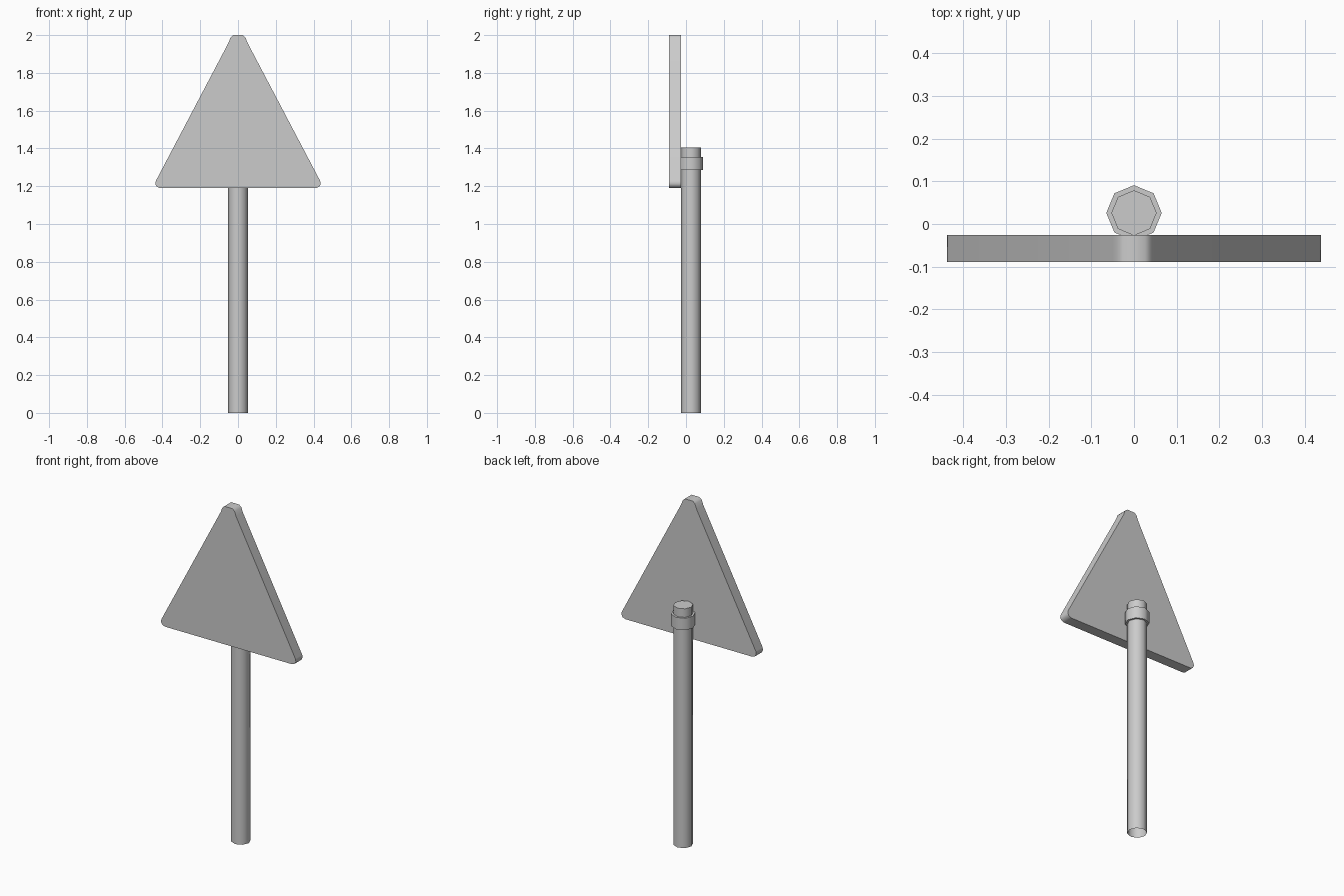
import bpy, bmesh
from math import radians, cos, sin, pi

if "Cube" in bpy.data.objects:
    bpy.data.objects.remove(bpy.data.objects["Cube"])

POLE_Y = 0.026


def finish(name, bm):
    bmesh.ops.recalc_face_normals(bm, faces=bm.faces)
    mesh = bpy.data.meshes.new(name)
    bm.to_mesh(mesh)
    bm.free()
    ob = bpy.data.objects.new(name, mesh)
    bpy.context.collection.objects.link(ob)
    bpy.ops.object.select_all(action='DESELECT')
    ob.select_set(True)
    bpy.context.view_layer.objects.active = ob
    bpy.ops.object.shade_smooth_by_angle(angle=radians(50))
    return ob


def extruded(name, outline, offset, open_base=False):
    """Extrude a closed outline by an offset vector."""
    bm = bmesh.new()
    base = bm.faces.new([bm.verts.new(p) for p in outline])
    res = bmesh.ops.extrude_face_region(bm, geom=[base], use_keep_orig=True)
    moved = [v for v in res['geom'] if isinstance(v, bmesh.types.BMVert)]
    bmesh.ops.translate(bm, verts=moved, vec=offset)
    bmesh.ops.recalc_face_normals(bm, faces=bm.faces)
    if open_base:
        bmesh.ops.delete(bm, geom=[base], context='FACES_ONLY')
    return finish(name, bm)


def octagon(radius, z):
    return [(radius * cos(i * pi / 4), POLE_Y + radius * sin(i * pi / 4), z)
            for i in range(8)]


# Eight-sided post, open underneath
extruded("post", octagon(0.053, 0), (0, 0, 1.405), open_base=True)

# Clamp ring holding the plate
extruded("clamp_ring", octagon(0.065, 1.285), (0, 0, 0.07))

# Triangular plate with rounded corners, half profile mirrored
half = [(0.412, 1.19), (0.430, 1.197), (0.438, 1.212), (0.435, 1.228),
        (0.050, 1.960), (0.040, 1.987), (0.026, 2.0)]
profile = half + [(-x, z) for x, z in reversed(half)]
extruded("sign_plate", [(x, -0.089, z) for x, z in profile], (0, 0.063, 0))
